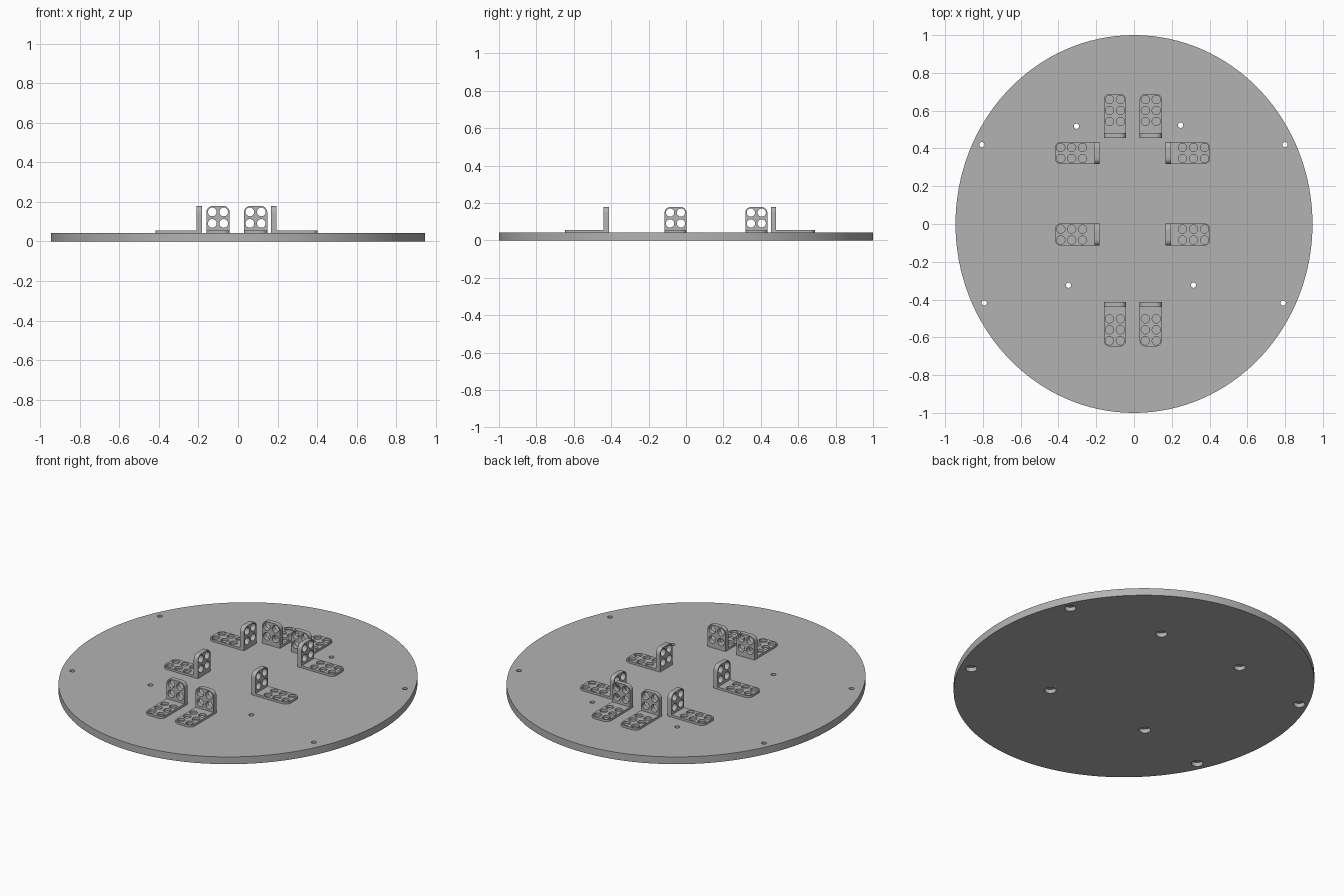
import bpy, bmesh
from math import cos, sin, pi, radians
from mathutils import Matrix

cube = bpy.data.objects.get("Cube")
if cube:
    bpy.data.objects.remove(cube, do_unlink=True)

DISC_H = 0.043       # base disc thickness
W = 0.118            # bracket width
FOOT_L = 0.235       # bracket length
UP_T, FOOT_T = 0.027, 0.014
UP_H = 0.137
PITCH, HOLE_R, CORNER = 0.058, 0.022, 0.032

grey = bpy.data.materials.new("light grey")
grey.use_nodes = True
colour = (0.45, 0.45, 0.45, 1)
grey.diffuse_color = colour
grey.node_tree.nodes["Principled BSDF"].inputs["Base Color"].default_value = colour


def add_object(name, mesh):
    obj = bpy.data.objects.new(name, mesh)
    bpy.context.collection.objects.link(obj)
    return obj


def arc(x, y, r, start, end, n):
    return [(x + r * cos(start + (end - start) * i / n),
             y + r * sin(start + (end - start) * i / n)) for i in range(n + 1)]


def plate(length, thick, holes):
    """Plate along +x with a rounded far end and round holes, z from 0 to thick."""
    h, c = W / 2, CORNER
    outline = [(0, -h)] + arc(length - c, c - h, c, -pi / 2, 0, 8)
    outline += arc(length - c, h - c, c, 0, pi / 2, 8) + [(0, h)]
    loops = [outline] + [arc(x, y, HOLE_R, 0, 2 * pi, 24)[:-1] for x, y in holes]
    curve = bpy.data.curves.new("plate_profile", 'CURVE')
    curve.dimensions, curve.fill_mode = '2D', 'BOTH'
    curve.extrude = thick / 2
    for pts in loops:
        s = curve.splines.new('POLY')
        s.points.add(len(pts) - 1)
        for p, (x, y) in zip(s.points, pts):
            p.co = (x, y, 0, 1)
        s.use_cyclic_u = True
    tmp = add_object("plate_profile", curve)
    bpy.context.view_layer.update()
    mesh = bpy.data.meshes.new_from_object(
        tmp.evaluated_get(bpy.context.evaluated_depsgraph_get()))
    bpy.data.objects.remove(tmp)
    mesh.transform(Matrix.Translation((0, 0, thick / 2)))
    return mesh


def hole_grid(length, columns):
    return [(length - 0.03 - PITCH * i, s * PITCH / 2)
            for i in range(columns) for s in (-1, 1)]


# Angle bracket: upright at the inner end, perforated foot reaching along +x
foot = plate(FOOT_L - UP_T, FOOT_T, hole_grid(FOOT_L - UP_T, 3))
foot.transform(Matrix.Translation((UP_T, 0, 0)))
upright = plate(UP_H, UP_T, hole_grid(UP_H, 2))
upright.transform(Matrix.Translation((UP_T, 0, 0)) @ Matrix.Rotation(-pi / 2, 4, 'Y'))
bm = bmesh.new()
bm.from_mesh(foot)
bm.from_mesh(upright)
bmesh.ops.remove_doubles(bm, verts=bm.verts, dist=1e-5)
bmesh.ops.recalc_face_normals(bm, faces=bm.faces)
bracket = bpy.data.meshes.new("bracket")
bm.to_mesh(bracket)
bm.free()
bracket.materials.clear()
bracket.materials.append(grey)

# Eight brackets facing outwards: x, y of the upright's outer face, and heading
for name, x, y, turn in (
        ("front_right_bracket", -0.101, -0.413, -90),
        ("front_left_bracket", 0.089, -0.413, -90),
        ("back_right_bracket", -0.101, 0.454, 90),
        ("back_left_bracket", 0.089, 0.454, 90),
        ("right_rear_bracket", -0.183, 0.376, 180),
        ("right_middle_bracket", -0.183, -0.056, 180),
        ("left_rear_bracket", 0.168, 0.376, 0),
        ("left_middle_bracket", 0.168, -0.056, 0)):
    ob = add_object(name, bracket)
    ob.location = (x, y, DISC_H - 0.001)
    ob.rotation_euler.z = radians(turn)


def cylinder(bm, x, y, z0, z1, r, n):
    bmesh.ops.create_cone(bm, cap_ends=True, segments=n, radius1=r, radius2=r,
                          depth=z1 - z0,
                          matrix=Matrix.Translation((x, y, (z0 + z1) / 2)))


# Slightly oval base disc
bm = bmesh.new()
cylinder(bm, 0, 0, 0, DISC_H, 1, 128)
bmesh.ops.scale(bm, vec=(0.945, 1, 1), verts=bm.verts)
disc_mesh = bpy.data.meshes.new("base_disc")
bm.to_mesh(disc_mesh)
bm.free()
disc = add_object("base_disc", disc_mesh)
disc_mesh.materials.append(grey)

# Screw holes, counterbored from below
screws = ((-0.305, 0.518), (0.247, 0.523), (-0.805, 0.42), (0.8, 0.42),
          (-0.347, -0.324), (0.315, -0.324), (-0.793, -0.418), (0.79, -0.418))
for z0, z1, r in ((-0.02, 0.024, 0.031), (-0.05, 0.1, 0.014)):
    bm = bmesh.new()
    for x, y in screws:
        cylinder(bm, x, y, z0, z1, r, 24)
    cut_mesh = bpy.data.meshes.new("screw_hole_cutter")
    bm.to_mesh(cut_mesh)
    bm.free()
    cutter = add_object("screw_hole_cutter", cut_mesh)
    cutter.hide_render = True
    mod = disc.modifiers.new("screw_holes", 'BOOLEAN')
    mod.operation, mod.solver, mod.object = 'DIFFERENCE', 'EXACT', cutter
    bpy.context.view_layer.update()
    result = bpy.data.meshes.new_from_object(
        disc.evaluated_get(bpy.context.evaluated_depsgraph_get()))
    disc.modifiers.clear()
    disc.data = result
    bpy.data.objects.remove(cutter)
disc.data.materials.clear()
disc.data.materials.append(grey)

# Smooth rims, sharp edges
bpy.ops.object.select_all(action='DESELECT')
for ob in (disc, bpy.data.objects["front_left_bracket"]):
    ob.select_set(True)
bpy.context.view_layer.objects.active = disc
bpy.ops.object.shade_smooth_by_angle(angle=radians(30))
